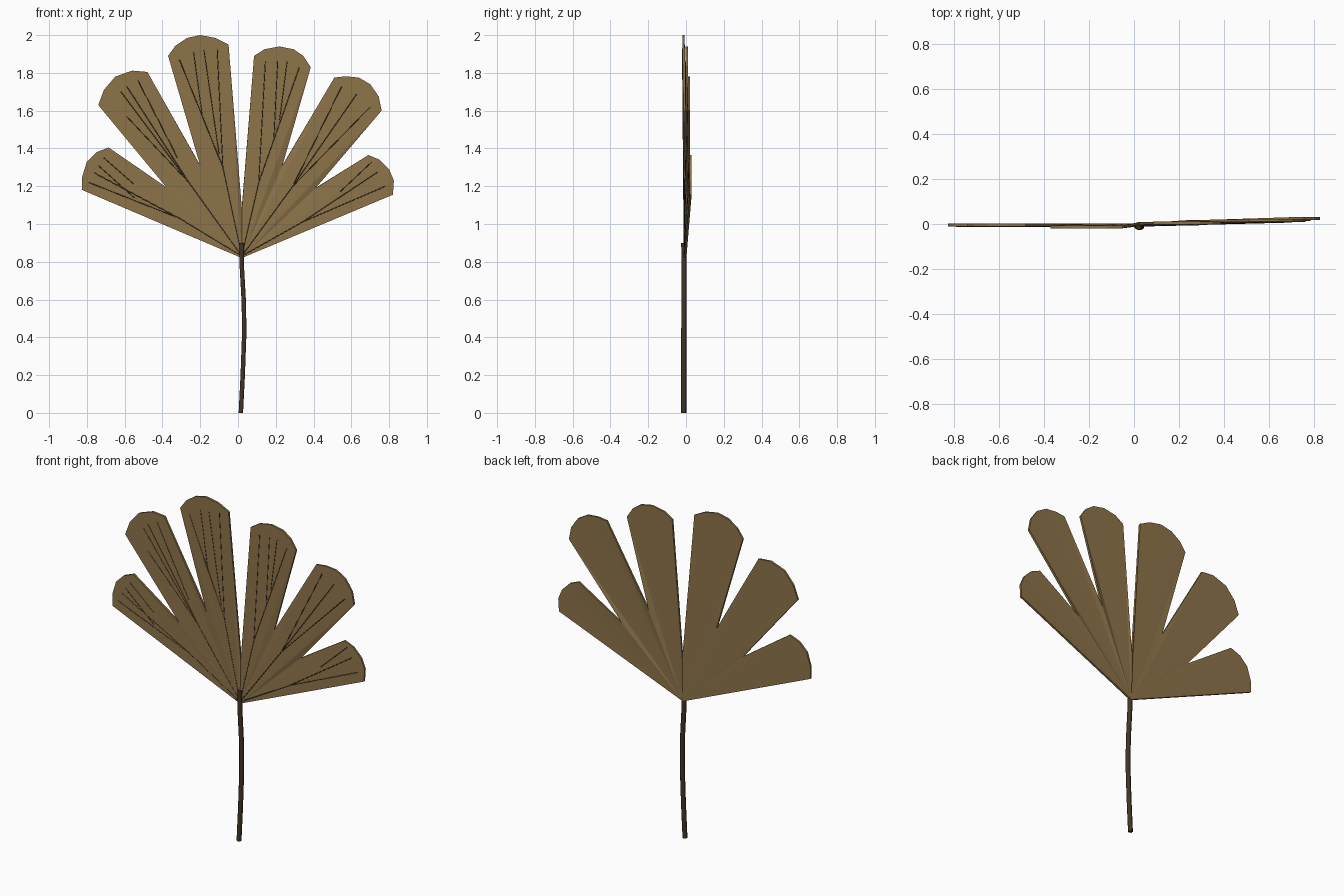
import bpy, bmesh
from mathutils import Vector
from mathutils.bvhtree import BVHTree

if "Cube" in bpy.data.objects:
    bpy.data.objects.remove(bpy.data.objects["Cube"])


def material(name, col):
    m = bpy.data.materials.new(name)
    m.diffuse_color = (*col, 1)
    m.use_nodes = True
    m.node_tree.nodes["Principled BSDF"].inputs["Base Color"].default_value = m.diffuse_color
    return m


LEAF = material("leaf_brown", (0.27, 0.175, 0.068))
DARK = material("dark_brown", (0.055, 0.035, 0.018))


def tube(name, paths, radius, res):
    cu = bpy.data.curves.new(name, 'CURVE')
    cu.dimensions = '3D'
    cu.bevel_depth, cu.bevel_resolution = radius, res
    cu.use_fill_caps = True
    for path in paths:
        s = cu.splines.new('POLY')
        s.points.add(len(path) - 1)
        for p, c in zip(s.points, path):
            p.co = (*c, 1)
    cu.materials.append(DARK)
    ob = bpy.data.objects.new(name, cu)
    bpy.context.collection.objects.link(ob)
    bpy.ops.object.select_all(action='DESELECT')
    ob.select_set(True)
    bpy.context.view_layer.objects.active = ob
    bpy.ops.object.convert(target='MESH')


# Leaf outline in (x, z): rounded lobe tips, left to right, and the notches between
BASE = (0.02, -0.004, 0.82)
TIPS = [
    [(-.825, 1.18), (-.825, 1.25), (-.80, 1.33), (-.75, 1.38), (-.685, 1.405)],
    [(-.74, 1.63), (-.71, 1.71), (-.65, 1.78), (-.56, 1.812), (-.48, 1.805)],
    [(-.37, 1.89), (-.33, 1.945), (-.27, 1.985), (-.20, 2.0), (-.12, 1.985), (-.05, 1.95)],
    [(.085, 1.89), (.14, 1.925), (.22, 1.94), (.295, 1.925), (.345, 1.89), (.385, 1.83)],
    [(.51, 1.775), (.57, 1.782), (.64, 1.775), (.70, 1.74), (.745, 1.675), (.76, 1.60)],
    [(.69, 1.365), (.75, 1.34), (.80, 1.29), (.825, 1.23), (.82, 1.155)],
]
TIP_Y = [-0.004, -0.004, -0.013, 0.004, 0.016, 0.024]
NOTCHES = [(-.38, -.005, 1.195), (-.20, -.006, 1.31), (.02, .002, 1.08),
           (.235, .011, 1.31), (.41, .015, 1.19)]

# Leaf blade: each lobe is a fan from the base, then thickened
bm = bmesh.new()
base = bm.verts.new(BASE)
notch = [bm.verts.new(n) for n in NOTCHES]
for i, tip in enumerate(TIPS):
    ring = [bm.verts.new((x, TIP_Y[i], z)) for x, z in tip]
    ring = notch[max(i - 1, 0):i] + ring + notch[i:i + 1]
    for a, b in zip(ring, ring[1:]):
        bm.faces.new((base, b, a))
bm.normal_update()
surface = BVHTree.FromBMesh(bm)
me = bpy.data.meshes.new("leaf_blade")
bm.to_mesh(me)
bm.free()
me.materials.append(LEAF)
leaf = bpy.data.objects.new("leaf_blade", me)
bpy.context.collection.objects.link(leaf)
solid = leaf.modifiers.new("thickness", 'SOLIDIFY')
solid.thickness, solid.offset = 0.012, 0

# Veins on the front: one trunk per lobe, splitting into branches
VEINS = [
    [(.02, .83), (-.31, 1.03), (-.79, 1.22)], [(-.31, 1.03), (-.76, 1.27)],
    [(-.55, 1.14), (-.74, 1.31)], [(-.55, 1.21), (-.71, 1.35)],
    [(.02, .83), (-.26, 1.22), (-.62, 1.70)], [(-.26, 1.22), (-.59, 1.57)],
    [(-.26, 1.22), (-.59, 1.73)], [(-.32, 1.35), (-.53, 1.76)],
    [(.02, .83), (-.08, 1.30), (-.31, 1.87)], [(-.19, 1.58), (-.235, 1.91)],
    [(-.10, 1.37), (-.18, 1.92)], [(-.08, 1.30), (-.11, 1.93)],
    [(.02, .83), (.11, 1.22), (.325, 1.83)], [(.11, 1.22), (.145, 1.86)],
    [(.22, 1.55), (.26, 1.86)], [(.19, 1.45), (.21, 1.86)],
    [(.02, .83), (.29, 1.20), (.63, 1.69)], [(.29, 1.20), (.70, 1.62)],
    [(.29, 1.20), (.55, 1.73)],
    [(.02, .83), (.34, 1.01), (.74, 1.275)], [(.34, 1.01), (.78, 1.20)],
    [(.54, 1.17), (.71, 1.33)],
]


def on_front(x, z):
    hit = surface.ray_cast(Vector((x, -1, z)), Vector((0, 1, 0)))[0]
    return (x, (hit.y if hit else BASE[1]) - 0.0045, z)


tube("leaf_veins", [[on_front(*p) for p in v] for v in VEINS], 0.0038, 0)

# Slightly bowed stem
tube("stem", [[(.015, -.012, 0), (.025, -.012, .2), (.033, -.012, .42),
               (.031, -.010, .58), (.02, -.010, .78), (.02, -.012, .90)]], 0.0135, 1)
